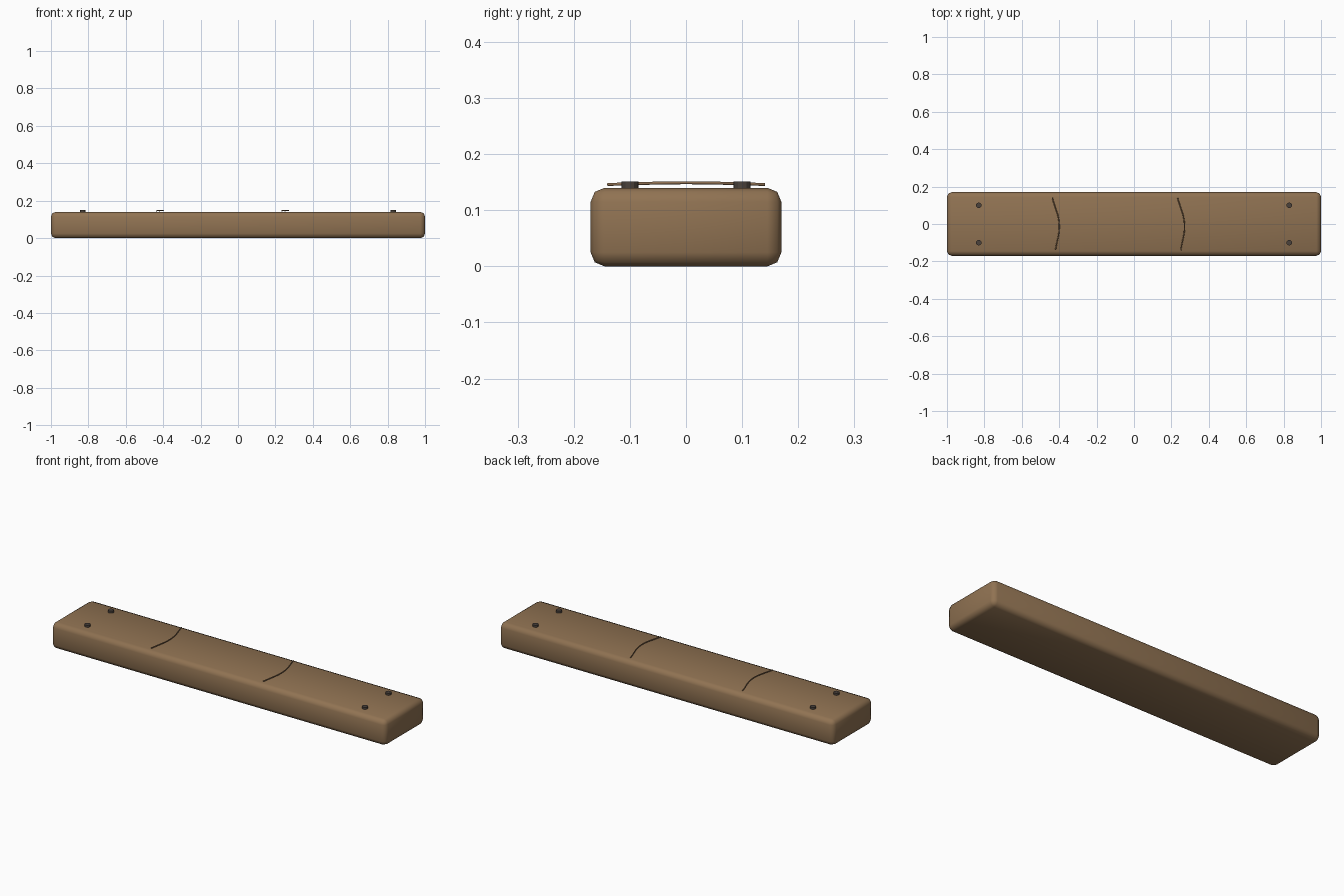
import bpy

if "Cube" in bpy.data.objects:
    bpy.data.objects.remove(bpy.data.objects["Cube"])


def material(name, color):
    m = bpy.data.materials.new(name)
    m.diffuse_color = (*color, 1)
    m.use_nodes = True
    m.node_tree.nodes["Principled BSDF"].inputs["Base Color"].default_value = m.diffuse_color
    return m


wood = material("wood", (0.28, 0.17, 0.085))
iron = material("iron", (0.07, 0.055, 0.045))
grain = material("grain", (0.26, 0.155, 0.08))

# Plank with softly rounded edges
bpy.ops.mesh.primitive_cube_add(size=1, location=(0, 0, 0.07))
plank = bpy.context.object
plank.name = "plank"
plank.scale = (2, 0.34, 0.14)
bpy.ops.object.transform_apply(location=False, rotation=False, scale=True)
bevel = plank.modifiers.new("rounded_edges", 'BEVEL')
bevel.width = 0.025
bevel.segments = 2
plank.data.materials.append(wood)
bpy.ops.object.shade_smooth()

# Nail heads near each corner
for x in (-0.83, 0.83):
    for y in (-0.1, 0.1):
        bpy.ops.mesh.primitive_cylinder_add(
            vertices=12, radius=0.015, depth=0.012, location=(x, y, 0.145))
        nail = bpy.context.object
        nail.name = "nail_head"
        nail.data.materials.append(iron)
        bpy.ops.object.shade_smooth_by_angle()


# Curved raised grain lines across the top
def grain_line(points):
    curve = bpy.data.curves.new("grain_line", 'CURVE')
    curve.dimensions = '3D'
    curve.bevel_depth = 0.003
    curve.bevel_resolution = 1
    curve.resolution_u = 6
    curve.use_fill_caps = True
    spline = curve.splines.new('BEZIER')
    spline.bezier_points.add(len(points) - 1)
    for bp, co in zip(spline.bezier_points, points):
        bp.co = co
        bp.handle_left_type = bp.handle_right_type = 'AUTO'
    curve.materials.append(grain)
    obj = bpy.data.objects.new("grain_line", curve)
    bpy.context.collection.objects.link(obj)


for x in (-0.40, 0.27):
    grain_line([(x - 0.02, -0.14, 0.146), (x, 0, 0.149), (x - 0.037, 0.14, 0.146)])
